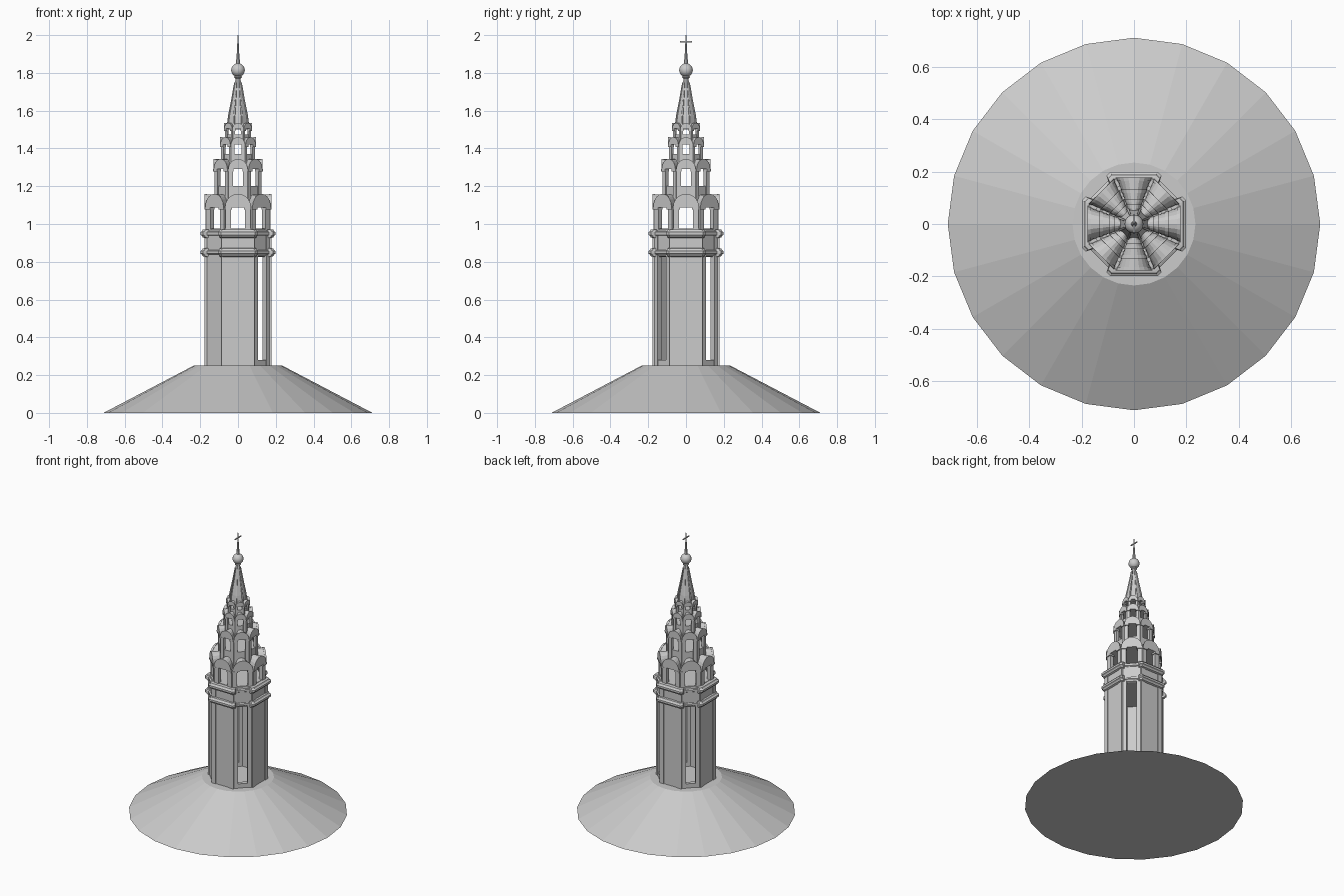
import bpy, bmesh
from math import pi, cos, sin
from mathutils import Matrix, Vector

cube = bpy.data.objects.get("Cube")
if cube:
    bpy.data.objects.remove(cube, do_unlink=True)

stone = bpy.data.materials.new("grey_stone")
stone.use_nodes = True
GREY = (0.6, 0.6, 0.6, 1)
stone.diffuse_color = GREY
stone.node_tree.nodes["Principled BSDF"].inputs["Base Color"].default_value = GREY


def finish(name, bm):
    bmesh.ops.recalc_face_normals(bm, faces=bm.faces)
    mesh = bpy.data.meshes.new(name)
    bm.to_mesh(mesh)
    bm.free()
    mesh.materials.append(stone)
    obj = bpy.data.objects.new(name, mesh)
    bpy.context.collection.objects.link(obj)
    return obj


def loft(bm, rings, side=0):
    """Join rings of points, cap both ends, turn to one of eight sides."""
    turn = Matrix.Rotation(side * pi / 4, 3, 'Z')
    loops = [[bm.verts.new(turn @ Vector(p)) for p in ring] for ring in rings]
    n = len(loops[0])
    for low, high in zip(loops, loops[1:]):
        for i in range(n):
            j = (i + 1) % n
            bm.faces.new((low[i], low[j], high[j], high[i]))
    bm.faces.new(loops[0][::-1])
    bm.faces.new(loops[-1])


def box(bm, x0, x1, y0, y1, z0, z1, side=0):
    loft(bm, [[(x0, y0, z), (x1, y0, z), (x1, y1, z), (x0, y1, z)]
              for z in (z0, z1)], side)


def circle(r, z, n, phase=0.0):
    return [(r * cos(phase + 2 * pi * i / n), r * sin(phase + 2 * pi * i / n), z)
            for i in range(n)]


def octagon(apothem, z):
    return circle(apothem / cos(pi / 8), z, 8, pi / 8)


def bay_plan(a, h, z):
    """Octagon whose four main sides stand forward as chamfered bays."""
    half = [(h - 0.006, a - 0.034), (h, a - 0.014), (h - 0.014, a)]
    quarter = half + [(-x, y) for x, y in reversed(half)]
    pts = []
    for k in range(4):
        turn = Matrix.Rotation(k * pi / 2, 3, 'Z')
        pts += [turn @ Vector((x, y, z)) for x, y in quarter]
    return pts


# Conical roof under the tower
bm = bmesh.new()
loft(bm, [circle(0.712, 0, 24), circle(0.235, 0.25, 24)])
finish("conical_roof", bm)

# Hollow shaft: plain main walls, tall slots in the diagonal walls
bm = bmesh.new()
BOTTOM, TOP = 0.24, 0.965
SILL, HEAD = 0.28, 0.84
for side in range(8):
    if side % 2 == 0:
        box(bm, -0.085, 0.085, 0.145, 0.174, BOTTOM, TOP, side)
        for s in (-1, 1):
            box(bm, *sorted((s * 0.055, s * 0.087)), 0.15, 0.178, BOTTOM, TOP, side)
    elif side == 3:
        box(bm, -0.064, 0.064, 0.15, 0.178, BOTTOM, TOP, side)
    else:
        for s in (-1, 1):
            box(bm, *sorted((s * 0.032, s * 0.064)), 0.15, 0.18, BOTTOM, TOP, side)
        box(bm, -0.032, 0.032, 0.15, 0.178, BOTTOM, SILL, side)
        box(bm, -0.032, 0.032, 0.15, 0.178, HEAD, TOP, side)
finish("shaft", bm)

# Two moulded cornices
for name, z in (("lower_cornice", 0.85), ("upper_cornice", 0.95)):
    bm = bmesh.new()
    profile = [(-0.022, -0.024), (-0.012, -0.02), (-0.008, -0.012), (0, -0.007),
               (0, 0.007), (-0.008, 0.012), (-0.012, 0.02), (-0.022, 0.022)]
    loft(bm, [bay_plan(0.199 + d, 0.105 + d * 0.5, z + dz) for d, dz in profile])
    finish(name, bm)


def arcade(name, a, h, floor, drum_top, spring, top, inner):
    """Eight-sided tier of posts carrying tapering half-round vaults."""
    bm = bmesh.new()
    loft(bm, [octagon(a - 0.012, floor), octagon(a - 0.012, drum_top)])
    depth = a * 0.16
    for side in range(8):
        # Posts and capitals beside each opening
        for s in (-1, 1):
            x0, x1 = sorted((s * h * 0.55, s * h * 1.02))
            box(bm, x0, x1, a - 0.006 - depth, a - 0.006, floor, spring, side)
            x0, x1 = sorted((s * h * 0.48, s * h * 1.06))
            box(bm, x0, x1, a - 0.006 - depth, a + 0.001,
                spring - 0.012, spring, side)
        # Vault with a slightly raised front rim
        rings = []
        for y, grow in ((inner, 1), (a - 0.012, 1), (a - 0.012, 1.04), (a, 1.04)):
            w = h * grow * y / a
            rise = (top - spring) * (grow - 0.04 if grow == 1 else 1)
            rings.append([(w * cos(pi * i / 10), y, spring + rise * sin(pi * i / 10))
                          for i in range(11)])
        loft(bm, rings, side)
    finish(name, bm)


arcade("first_arcade", 0.177, 0.066, 0.96, 0.975, 1.088, 1.16, 0.1)
arcade("second_arcade", 0.131, 0.049, 1.088, 1.2, 1.29, 1.345, 0.07)
arcade("third_arcade", 0.095, 0.036, 1.29, 1.37, 1.42, 1.46, 0.05)
arcade("fourth_arcade", 0.074, 0.028, 1.42, 1.475, 1.505, 1.535, 0.03)

# Eight-sided spire with ribs along its corners
bm = bmesh.new()
outline = [(0.056, 1.5), (0.048, 1.57), (0.031, 1.66), (0.016, 1.75), (0.013, 1.77),
           (0.02, 1.775), (0.02, 1.782), (0.011, 1.79)]
loft(bm, [octagon(r, z) for r, z in outline])
rib_turn = Matrix.Rotation(pi / 8, 3, 'Z')
for side in range(8):
    rings = []
    for r, z in outline[:4]:
        y, w = r / cos(pi / 8), 0.09 * r
        rings.append([rib_turn @ Vector(p) for p in
                      ((-w, y - 0.01, z), (w, y - 0.01, z), (w, y + 0.004, z), (-w, y + 0.004, z))])
    loft(bm, rings, side)
finish("spire", bm)

# Ball, spike and cross arm
bm = bmesh.new()
bmesh.ops.create_uvsphere(bm, u_segments=16, v_segments=10, radius=0.036,
                          matrix=Matrix.Translation((0, 0, 1.815)))
finish("ball", bm)
bpy.context.view_layer.objects.active = bpy.data.objects["ball"]
bpy.data.objects["ball"].select_set(True)
bpy.ops.object.shade_smooth_by_angle()

bm = bmesh.new()
loft(bm, [circle(0.012, 1.84, 8), circle(0.006, 1.91, 8), circle(0.002, 2.0, 8)])
finish("spike", bm)

bm = bmesh.new()
box(bm, -0.003, 0.003, -0.033, 0.033, 1.961, 1.968)
finish("cross_arm", bm)
